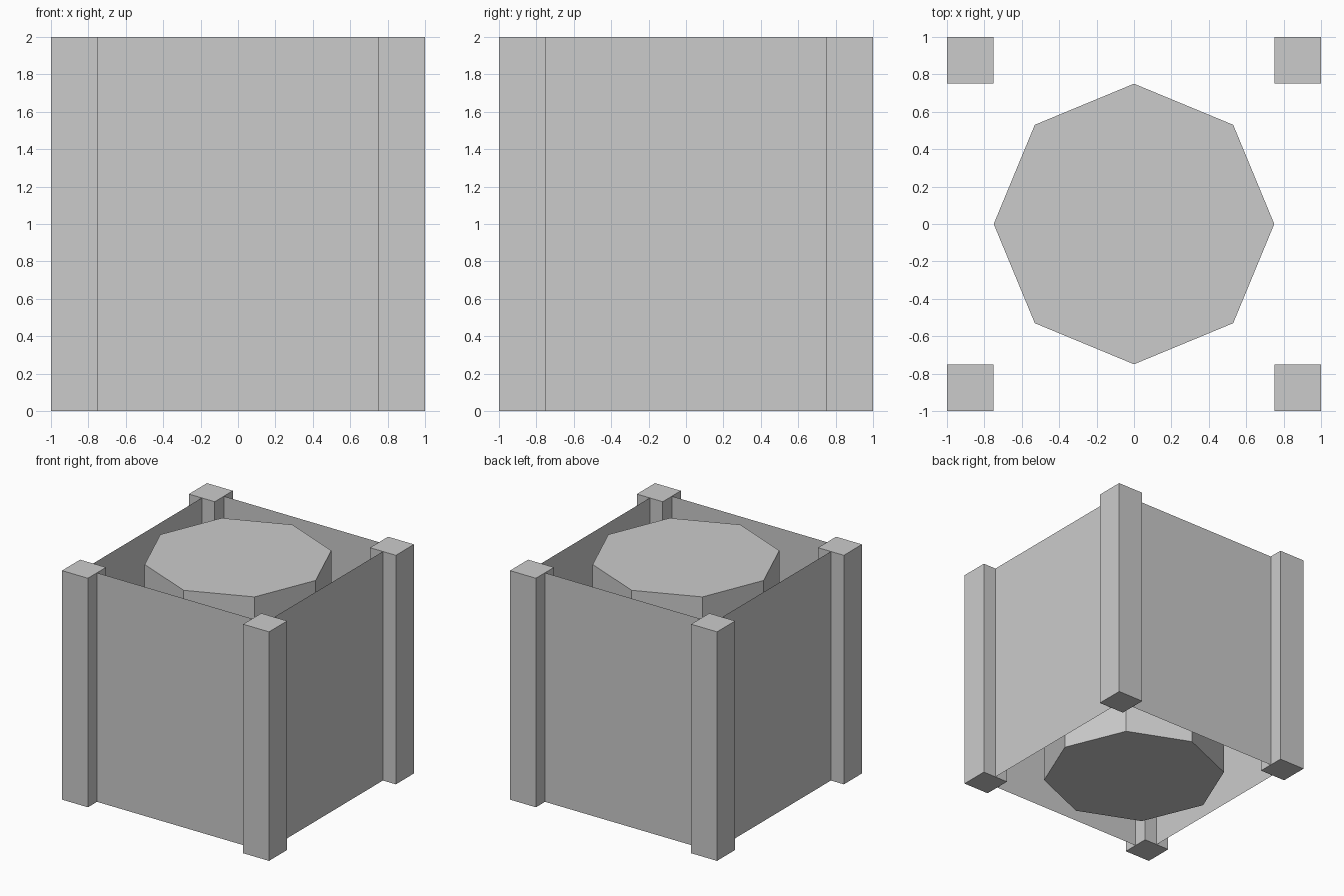
import bpy
import bmesh
from math import pi
from mathutils import Matrix, Vector

HEIGHT = 2.0
POST_WIDTH = 0.25
POST_CENTRE = 1 - POST_WIDTH / 2

cube = bpy.data.objects.get("Cube")
if cube:
    bpy.data.objects.remove(cube, do_unlink=True)

grey = bpy.data.materials.new("plain grey")
grey.use_nodes = True
colour = (0.6, 0.6, 0.6, 1)
grey.diffuse_color = colour
grey.node_tree.nodes["Principled BSDF"].inputs["Base Color"].default_value = colour


def add_part(name, bm, matrix):
    mesh = bpy.data.meshes.new(name)
    bm.transform(matrix)
    bm.to_mesh(mesh)
    bm.free()
    mesh.materials.append(grey)
    obj = bpy.data.objects.new(name, mesh)
    bpy.context.collection.objects.link(obj)
    return obj


middle = Matrix.Translation((0, 0, HEIGHT / 2))

# Four square corner posts
for side, x in (("left", 1), ("right", -1)):
    for end, y in (("front", -1), ("back", 1)):
        bm = bmesh.new()
        bmesh.ops.create_cube(bm, size=1)
        place = Matrix.Translation((x * POST_CENTRE, y * POST_CENTRE, 0))
        size = Matrix.Diagonal((POST_WIDTH, POST_WIDTH, HEIGHT, 1))
        add_part(f"{end}_{side}_post", bm, middle @ place @ size)

# Thin sheet panels joining the posts along their centre lines
for i, name in enumerate(("front", "left", "back", "right")):
    half = 1 - POST_WIDTH
    bm = bmesh.new()
    corners = [(-half, -1), (half, -1), (half, 1), (-half, 1)]
    bm.faces.new([bm.verts.new(Vector((x, -POST_CENTRE, z))) for x, z in corners])
    add_part(f"{name}_panel", bm, middle @ Matrix.Rotation(i * pi / 2, 4, "Z"))

# Eight-sided core standing free inside, corners on the axes
bm = bmesh.new()
bmesh.ops.create_cone(bm, cap_ends=True, segments=8, radius1=0.75,
                      radius2=0.75, depth=HEIGHT)
add_part("octagonal_core", bm, middle)
